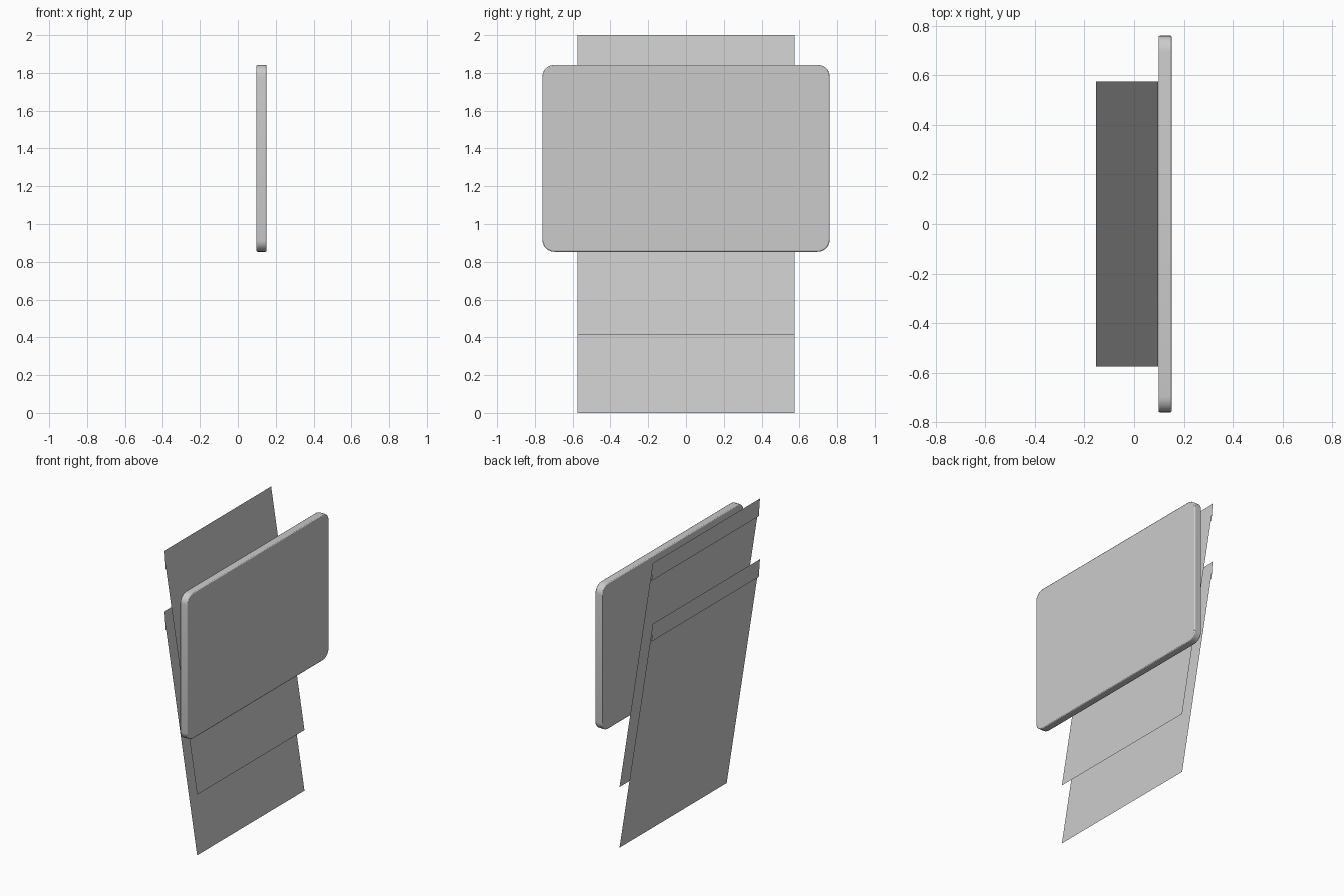
import bpy, bmesh
from math import sin, cos, pi
from mathutils import Vector

if "Cube" in bpy.data.objects:
    bpy.data.objects.remove(bpy.data.objects["Cube"])


def make_object(name, bm):
    mesh = bpy.data.meshes.new(name)
    bm.to_mesh(mesh)
    bm.free()
    obj = bpy.data.objects.new(name, mesh)
    bpy.context.collection.objects.link(obj)
    return obj


def folded_sheet(name, z_offset, half_width=0.575):
    # Leaning thin sheet with a narrow lip folded down behind its top edge
    profile = [(0.097, 0.0), (-0.153, 1.588), (-0.144, 1.465)]
    bm = bmesh.new()
    rows = [[bm.verts.new((x, y, z + z_offset)) for y in (-half_width, half_width)]
            for x, z in profile]
    for a, b in zip(rows, rows[1:]):
        bm.faces.new((a[0], a[1], b[1], b[0]))
    return make_object(name, bm)


def rounded_panel(name, x0, x1, half_width, z0, z1, ry, rz, steps=6):
    # Upright slab with rounded corners
    bm = bmesh.new()
    mid, half_h = (z0 + z1) / 2, (z1 - z0) / 2
    ring = []
    for q, (sy, sz) in enumerate([(1, 1), (-1, 1), (-1, -1), (1, -1)]):
        for i in range(steps + 1):
            t = q * pi / 2 + i / steps * pi / 2
            ring.append(bm.verts.new((x0, sy * (half_width - ry) + ry * cos(t),
                                      mid + sz * (half_h - rz) + rz * sin(t))))
    face = bm.faces.new(ring)
    ext = bmesh.ops.extrude_face_region(bm, geom=[face])
    bmesh.ops.translate(bm, vec=Vector((x1 - x0, 0, 0)),
                        verts=[v for v in ext["geom"] if isinstance(v, bmesh.types.BMVert)])
    bmesh.ops.recalc_face_normals(bm, faces=bm.faces)
    obj = make_object(name, bm)
    # Softened rim
    bev = obj.modifiers.new("rim", 'BEVEL')
    bev.width = 0.006
    bev.segments = 2
    bev.limit_method = 'ANGLE'
    bev.angle_limit = 1.0
    bpy.context.view_layer.objects.active = obj
    obj.select_set(True)
    bpy.ops.object.shade_smooth_by_angle()
    obj.select_set(False)
    return obj


# Two identical sheets, one raised above the other
folded_sheet("lower_sheet", 0.0)
folded_sheet("upper_sheet", 0.412)

# Rounded board standing in front of them
rounded_panel("board", 0.098, 0.151, 0.76, 0.853, 1.843, 0.065, 0.06)
